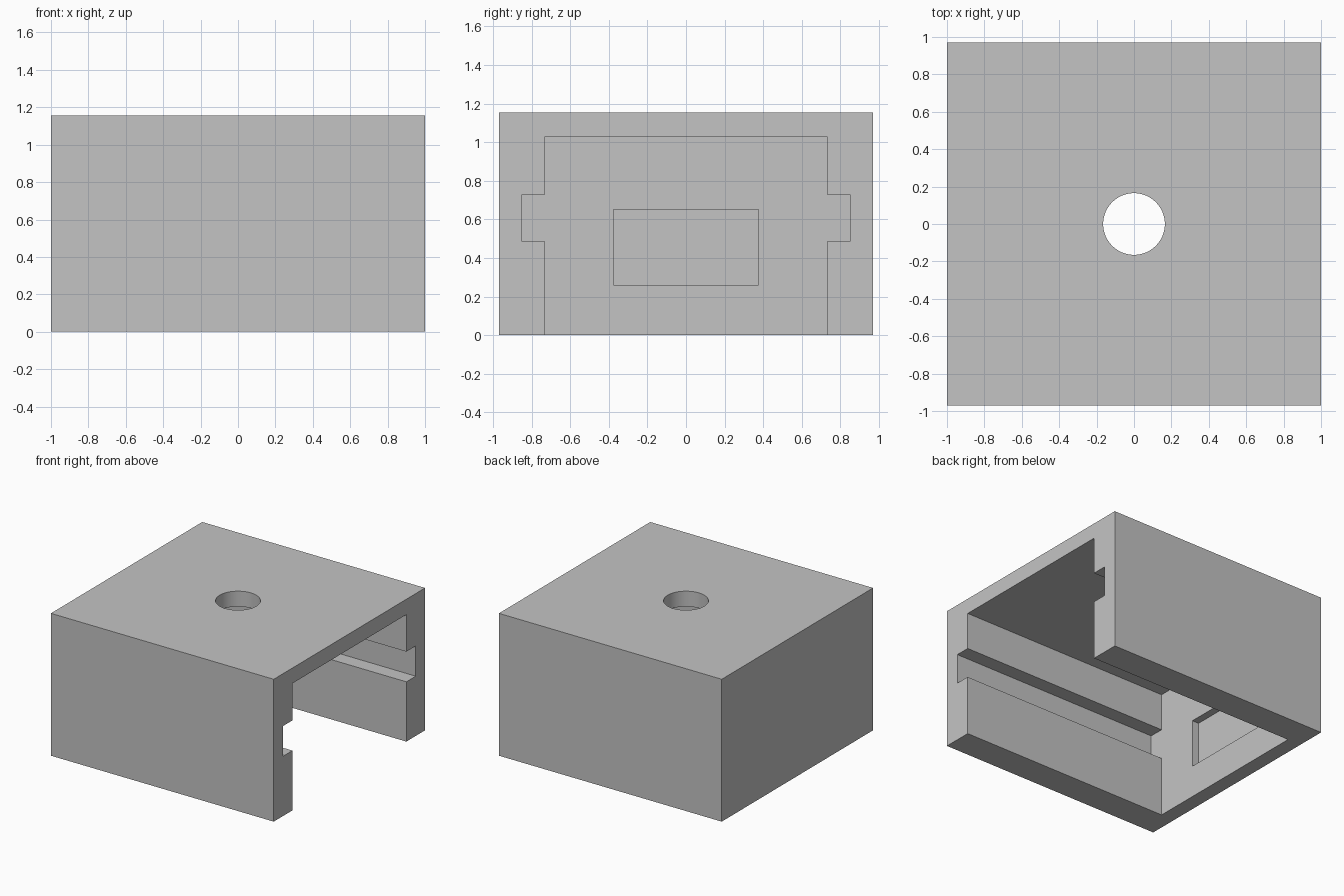
import bpy
import bmesh
from mathutils import Vector

default_cube = bpy.data.objects.get("Cube")
if default_cube:
    bpy.data.objects.remove(default_cube, do_unlink=True)

HALF_Y, HEIGHT = 0.97, 1.155
BACK = -0.88          # inner face of the closed end
BEYOND = 0.1          # cutter overshoot

grey = bpy.data.materials.new("light grey")
grey.use_nodes = True
colour = (0.55, 0.55, 0.55, 1)
grey.diffuse_color = colour
grey.node_tree.nodes["Principled BSDF"].inputs["Base Color"].default_value = colour


def make_object(name, bm):
    bmesh.ops.recalc_face_normals(bm, faces=bm.faces)
    mesh = bpy.data.meshes.new(name)
    bm.to_mesh(mesh)
    bm.free()
    mesh.materials.append(grey)
    obj = bpy.data.objects.new(name, mesh)
    bpy.context.collection.objects.link(obj)
    return obj


def box(name, low, high):
    bm = bmesh.new()
    bmesh.ops.create_cube(bm, size=1)
    low, high = Vector(low), Vector(high)
    for v in bm.verts:
        v.co = (low + high) / 2 + v.co * (high - low)
    return make_object(name, bm)


def prism_along_x(name, profile, start, end):
    bm = bmesh.new()
    face = bm.faces.new([bm.verts.new((start, y, z)) for y, z in profile])
    out = bmesh.ops.extrude_face_region(bm, geom=[face])
    moved = [g for g in out["geom"] if isinstance(g, bmesh.types.BMVert)]
    bmesh.ops.translate(bm, verts=moved, vec=(end - start, 0, 0))
    return make_object(name, bm)


def cut(target, cutter):
    cutter.hide_render = True
    mod = target.modifiers.new(cutter.name, "BOOLEAN")
    mod.operation = "DIFFERENCE"
    mod.solver = "EXACT"
    mod.object = cutter
    bpy.context.view_layer.objects.active = target
    bpy.ops.object.modifier_apply(modifier=mod.name)
    bpy.data.objects.remove(cutter, do_unlink=True)


# Outer block
housing = box("housing", (-1, -HALF_Y, 0), (1, HALF_Y, HEIGHT))

# Cavity with a slide groove in each side wall, open below and at one end
half = [(0.73, -BEYOND), (0.73, 0.485), (0.85, 0.485),
        (0.85, 0.73), (0.73, 0.73), (0.73, 1.03)]
profile = half + [(-y, z) for y, z in reversed(half)]
cut(housing, prism_along_x("cavity_cutter", profile, BACK, 1 + BEYOND))

# Shallow pocket inside the closed end
cut(housing, box("pocket_cutter", (-0.94, -0.375, 0.26), (BACK + BEYOND, 0.375, 0.65)))

# Round hole through the top plate
bm = bmesh.new()
bmesh.ops.create_cone(bm, cap_ends=True, segments=64, radius1=0.165,
                      radius2=0.165, depth=0.4)
bmesh.ops.translate(bm, verts=bm.verts, vec=(0, 0, HEIGHT))
cut(housing, make_object("hole_cutter", bm))

# Smooth hole wall, sharp edges elsewhere
bpy.ops.object.select_all(action="DESELECT")
housing.select_set(True)
bpy.context.view_layer.objects.active = housing
bpy.ops.object.shade_smooth_by_angle()
